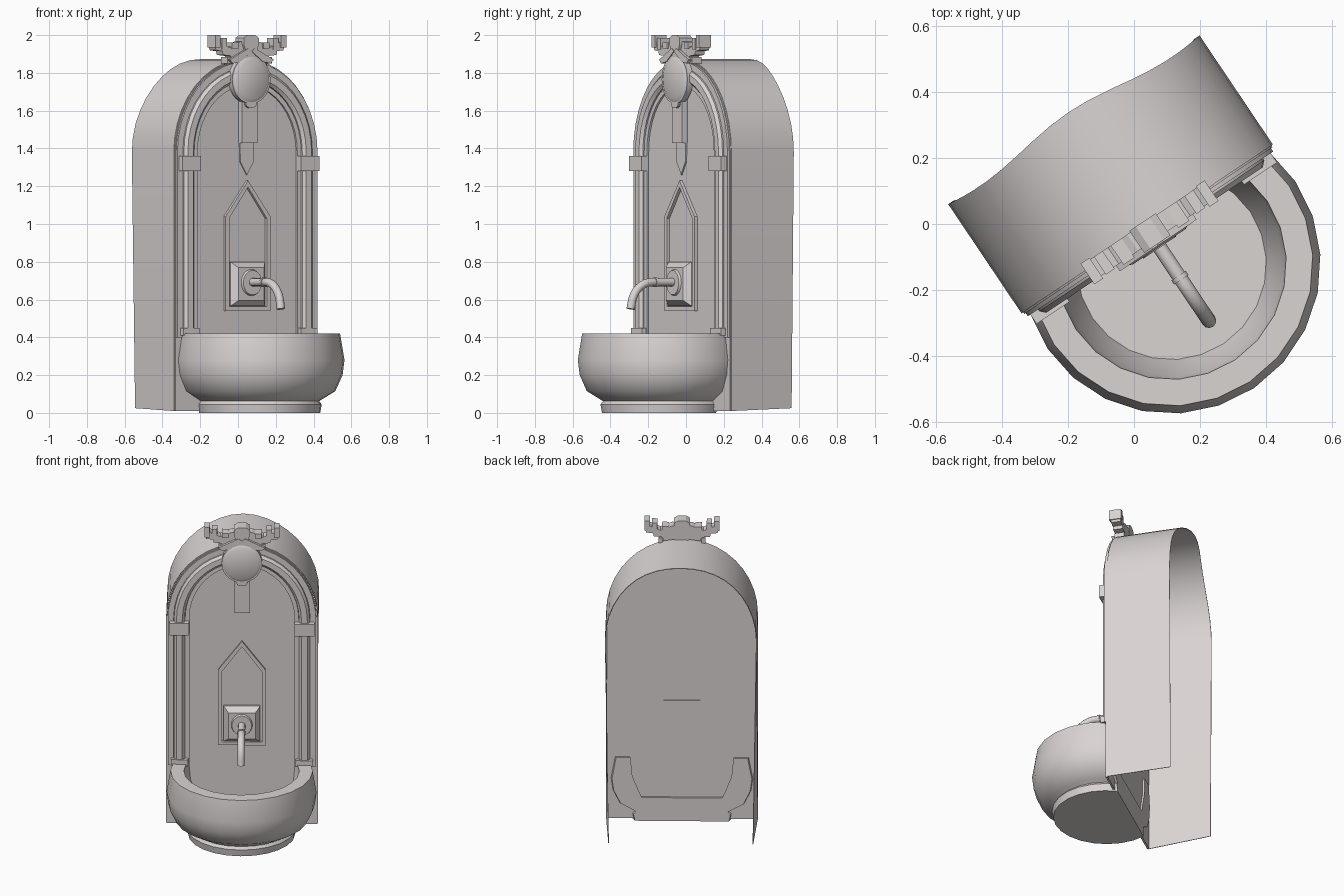
import bpy, bmesh, math
from mathutils import Vector

cube = bpy.data.objects.get("Cube")
if cube:
    bpy.data.objects.remove(cube, do_unlink=True)

stone = bpy.data.materials.new("warm_grey_stone")
stone.use_nodes = True
stone.diffuse_color = (0.7, 0.66, 0.65, 1)
stone.node_tree.nodes["Principled BSDF"].inputs["Base Color"].default_value = stone.diffuse_color

TURN = math.radians(33.9)
SPRING, FLOOR = 1.38, 0.01


def place(ob, smooth=None):
    """Turn the part into the fountain's stance and give it the stone."""
    ob.location = (0.04, -0.015, 0)
    ob.rotation_euler.z = TURN
    ob.data.materials.append(stone)
    if smooth:
        bpy.ops.object.select_all(action='DESELECT')
        ob.select_set(True)
        bpy.context.view_layer.objects.active = ob
        bpy.ops.object.shade_smooth_by_angle(angle=math.radians(smooth))
    return ob


def finish(name, bm, smooth=None):
    bmesh.ops.recalc_face_normals(bm, faces=bm.faces)
    me = bpy.data.meshes.new(name)
    bm.to_mesh(me)
    bm.free()
    ob = bpy.data.objects.new(name, me)
    bpy.context.collection.objects.link(ob)
    return place(ob, smooth)


def skin(bm, rings, closed):
    """Bridge neighbouring rings of vertices with quads."""
    for a, b in zip(rings, rings[1:]):
        n = len(a)
        for i in range(n if closed else n - 1):
            j = (i + 1) % n
            bm.faces.new((a[i], a[j], b[j], b[i]))


def arch_points(r, bottom, steps=20):
    arc = [(-r * math.cos(math.pi * i / steps),
            SPRING + (r + 0.035) * math.sin(math.pi * i / steps)) for i in range(steps + 1)]
    return [(-r, bottom)] + arc + [(r, bottom)]


def arch_sweep(name, profile, bottom):
    """Carry a (radius, depth) section up one leg, over the arch and down."""
    bm = bmesh.new()
    paths = [arch_points(r, bottom) for r, _ in profile]
    rings = [[bm.verts.new((p[k][0], y, p[k][1])) for p, (_, y) in zip(paths, profile)]
             for k in range(len(paths[0]))]
    skin(bm, rings, True)
    for ring in (rings[0], rings[-1]):
        bm.faces.new(ring)
    return finish(name, bm, 35)


def prism(name, pts, front, back, taper=1.0, smooth=None):
    """Extrude an (x, z) outline from back to front, optionally tapering."""
    bm = bmesh.new()
    cx = (min(p[0] for p in pts) + max(p[0] for p in pts)) / 2
    cz = (min(p[1] for p in pts) + max(p[1] for p in pts)) / 2
    rings = [[bm.verts.new((cx + (x - cx) * s, y, cz + (z - cz) * s)) for x, z in pts]
             for y, s in ((back, 1), (front, taper))]
    skin(bm, rings, True)
    for ring in rings:
        bm.faces.new(ring)
    return finish(name, bm, smooth)


def block(name, x, z0, z1, half, front, back, taper=1.0):
    pts = [(x - half, z0), (x + half, z0), (x + half, z1), (x - half, z1)]
    return prism(name, pts, front, back, taper)


def oval(cx, cz, rx, rz, n=24):
    return [(cx + rx * math.cos(math.tau * i / n), cz + rz * math.sin(math.tau * i / n))
            for i in range(n)]


def flip(pts, side):
    return [(x * side, z) for x, z in pts]


# Hood, open at the back: wavy rear edge, drawn in a little at the rear foot
hood = arch_sweep("hood_shell", [(0.458, 0), (0.458, 0.4), (0.454, 0.4), (0.454, 0)], FLOOR)
for v in hood.data.vertices:
    if v.co.y > 0.2:
        v.co.y = 0.408 + 0.018 * math.cos(math.pi * v.co.x / 0.35)
        if v.co.z < 0.1:
            v.co.x *= 0.955
            v.co.z = 0.025

# Flat wall inside the hood
prism("back_wall", arch_points(0.452, FLOOR), -0.006, 0.006)

# Stepped mouldings running up the columns and over the arch
arch_sweep("outer_moulding", [(0.447, 0), (0.447, -0.018), (0.412, -0.018), (0.412, 0)], 0.4)
arch_sweep("round_moulding", [(0.41, 0), (0.41, -0.025), (0.395, -0.04), (0.36, -0.04),
                              (0.345, -0.025), (0.345, 0)], 0.4)
arch_sweep("inner_moulding", [(0.343, 0), (0.343, -0.018), (0.318, -0.018), (0.318, 0)], 0.4)

# Column capitals and feet
for side, word in ((-1, "right"), (1, "left")):
    block(word + "_capital", side * 0.378, 1.28, 1.36, 0.06, -0.052, 0)
    block(word + "_column_foot", side * 0.376, 0.41, 0.45, 0.052, -0.046, 0)

# Basin: turned profile, cut flat just behind the wall
profile = [(0.32, 0), (0.328, 0.045), (0.315, 0.062), (0.335, 0.075), (0.4, 0.115), (0.438, 0.2),
           (0.448, 0.28), (0.425, 0.42), (0.345, 0.42), (0.335, 0.3), (0.285, 0.155)]
bm = bmesh.new()
SEG = 24
rings = [[bm.verts.new((1.01 * r * math.cos(math.tau * i / SEG),
                        -0.132 + r * math.sin(math.tau * i / SEG), z)) for i in range(SEG)]
         for r, z in profile]
skin(bm, rings, True)
bm.faces.new(rings[0])
bm.faces.new(rings[-1])
cut = bmesh.ops.bisect_plane(bm, geom=bm.verts[:] + bm.edges[:] + bm.faces[:],
                             plane_co=Vector((0, 0.02, 0)), plane_no=Vector((0, 1, 0)),
                             clear_outer=True)
edges = [e for e in cut["geom_cut"] if isinstance(e, bmesh.types.BMEdge)]
bmesh.ops.contextual_create(bm, geom=edges)
finish("basin", bm, 35)


# Pointed panel frame
def gable(half, bottom, shoulder, peak):
    return [(-half, bottom), (half, bottom), (half, shoulder), (0, peak), (-half, shoulder)]


bm = bmesh.new()
outer, inner = gable(0.143, 0.54, 1.04, 1.23), gable(0.12, 0.562, 1.03, 1.195)
rings = [[bm.verts.new((x, y, z)) for x, z in pts]
         for pts, y in ((outer, 0), (outer, -0.024), (inner, -0.024), (inner, 0))]
skin(bm, rings + rings[:1], True)
finish("panel_frame", bm)

# Spout plate, rosette, collar and bent pipe
block("spout_plate_base", 0, 0.565, 0.8, 0.11, -0.02, 0.012)
block("spout_plate_bevel", 0, 0.565, 0.8, 0.11, -0.055, -0.02, 0.74)
prism("spout_rosette", oval(0, 0.69, 0.066, 0.072), -0.068, -0.05, 0.9, 35)
prism("spout_collar", oval(0, 0.692, 0.026, 0.026, 16), -0.185, -0.17, 1, 35)
curve = bpy.data.curves.new("spout_pipe", 'CURVE')
curve.dimensions = '3D'
curve.bevel_depth, curve.bevel_resolution, curve.use_fill_caps = 0.022, 4, True
line = curve.splines.new('POLY')
bend = [math.radians(a) for a in range(0, 81, 10)]
path = [(0, -0.04, 0.692)] + [(0, -0.2 - 0.13 * math.sin(a), 0.562 + 0.13 * math.cos(a)) for a in bend]
path.append((0, -0.335, 0.55))
line.points.add(len(path) - 1)
for point, co in zip(line.points, path):
    point.co = (*co, 1)
pipe = bpy.data.objects.new("spout_pipe", curve)
bpy.context.collection.objects.link(pipe)
bpy.ops.object.select_all(action='DESELECT')
pipe.select_set(True)
bpy.context.view_layer.objects.active = pipe
bpy.ops.object.convert(target='MESH')
place(bpy.context.view_layer.objects.active, 50)

# Keystone strip with its hanging point
block("keystone_strip", 0, 1.43, 1.74, 0.048, -0.04, 0)
prism("keystone_point", [(-0.045, 1.43), (-0.042, 1.33), (0, 1.26), (0.042, 1.33), (0.045, 1.43)],
      -0.014, 0)

# Oval shield with a gently raised face and a small drop below
prism("shield_rim", oval(0, 1.765, 0.122, 0.128, 28), -0.055, -0.02, 1, 35)
prism("shield_face", oval(0, 1.765, 0.114, 0.12, 28), -0.065, -0.055, 0.85, 35)
prism("shield_drop", oval(0, 1.635, 0.035, 0.022, 10), -0.055, -0.01)

# Winged crest above the shield
wing = [(0, 1.86), (0.05, 1.875), (0.11, 1.865), (0.12, 1.89), (0.17, 1.895), (0.175, 1.915),
        (0.215, 1.92), (0.225, 1.95), (0.2, 1.965), (0.13, 1.935), (0.06, 1.965), (0, 1.965)]
ribbon = [(0, 1.915), (0.02, 1.93), (0.07, 1.905), (0.14, 1.87), (0.12, 1.85), (0.07, 1.86)]
for side, word in ((-1, "right"), (1, "left")):
    prism(word + "_wing", flip(wing, side), -0.04, 0.02)
    prism(word + "_ribbon", flip(ribbon, side), -0.06, 0)
    block(word + "_wing_tip", side * 0.21, 1.935, 2.0, 0.016, -0.05, 0.025)
    block(word + "_wing_feather", side * 0.165, 1.925, 1.985, 0.016, -0.045, 0.02)
    block(word + "_inner_feather", side * 0.1, 1.93, 1.96, 0.02, -0.05, 0.02)
    block(word + "_crest_foot", side * 0.13, 1.85, 1.885, 0.012, -0.04, 0.02)
prism("crest_head", [(-0.025, 1.89), (0.025, 1.89), (0.048, 1.95), (0.048, 1.985), (0.025, 2.0),
                     (-0.025, 2.0), (-0.048, 1.985), (-0.048, 1.95)], -0.055, 0.025)
